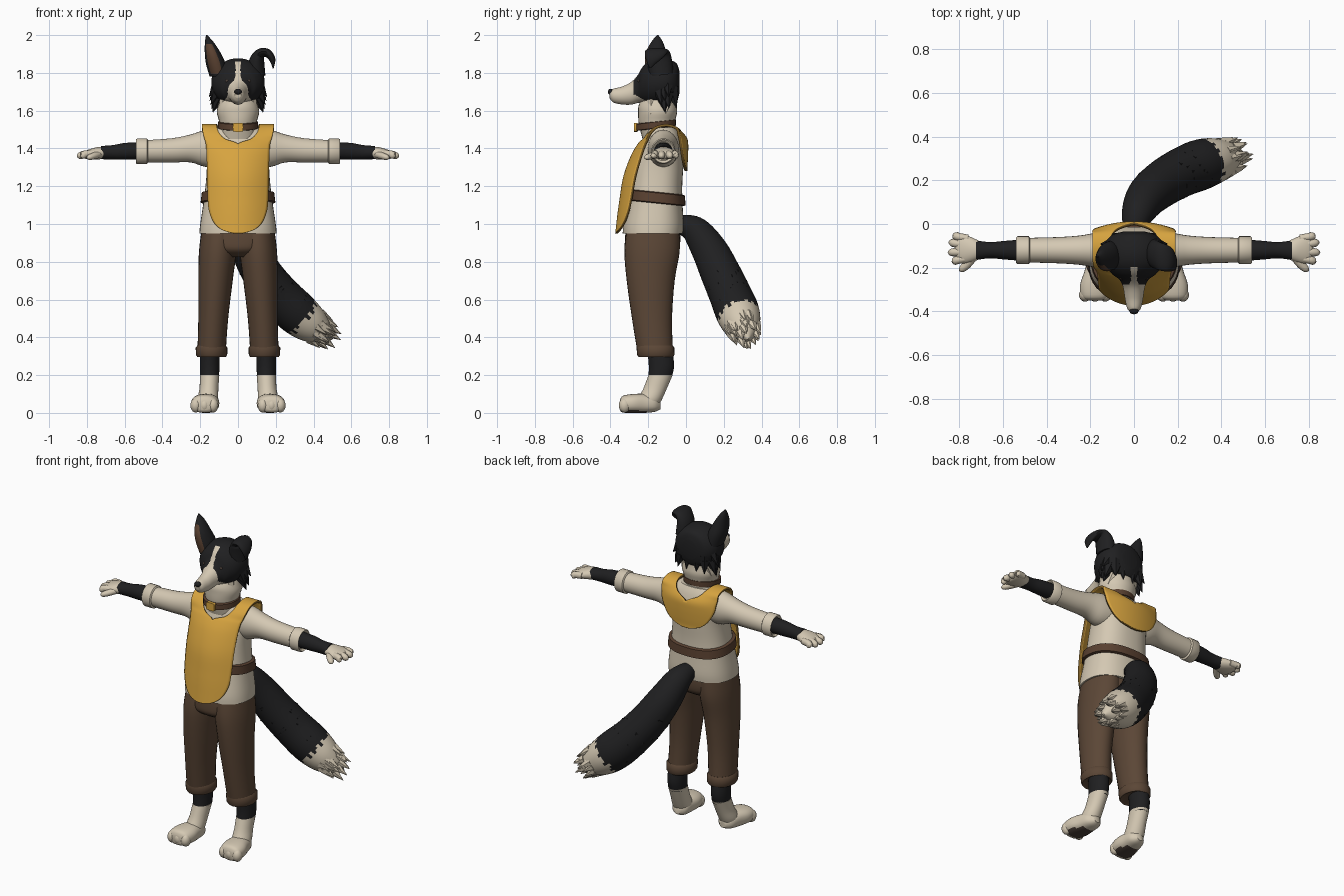
import bpy, bmesh, math, random
from mathutils import Vector, Matrix

random.seed(4)


def mat(name, r, g, b):
    m = bpy.data.materials.new(name)
    m.diffuse_color = (r, g, b, 1)
    return m


CREAM = mat("cream", 0.66, 0.58, 0.45)
BLACK = mat("black fur", 0.014, 0.014, 0.015)
YELLOW = mat("mustard", 0.68, 0.37, 0.05)
BROWN = mat("trouser brown", 0.105, 0.062, 0.037)
LEATHER = mat("leather", 0.10, 0.052, 0.03)
TRIM = mat("apron trim", 0.20, 0.11, 0.02)
PAD = mat("dark pad", 0.07, 0.05, 0.04)


def spline(rows, k):
    """Catmull-Rom interpolation of rows of numbers."""
    out = []
    for i in range(len(rows) - 1):
        p0, p1, p2, p3 = (rows[max(i - 1, 0)], rows[i], rows[i + 1],
                          rows[min(i + 2, len(rows) - 1)])
        for j in range(k):
            t = j / k
            out.append(tuple(
                0.5 * (2 * b + (c - a) * t + (2 * a - 5 * b + 4 * c - d) * t * t
                       + (3 * b - a - 3 * c + d) * t ** 3)
                for a, b, c, d in zip(p0, p1, p2, p3)))
    out.append(tuple(rows[-1]))
    return out


def finish(name, bm, mats, mirror=False, rule=None):
    me = bpy.data.meshes.new(name)
    bm.to_mesh(me)
    bm.free()
    for m in mats:
        me.materials.append(m)
    me.shade_smooth()
    me.set_sharp_from_angle(angle=math.radians(42))
    if rule:
        for f in me.polygons:
            f.material_index = rule(f.center, f.normal)
    ob = bpy.data.objects.new(name, me)
    bpy.context.collection.objects.link(ob)
    if mirror:
        ob.modifiers.new("Mirror", 'MIRROR')
    return ob


def skin(name, rings, mats, closed=True, **kw):
    """Bridge rows of points into a surface, capped when closed."""
    bm = bmesh.new()
    vs = [[bm.verts.new(p) for p in r] for r in rings]
    n = len(vs[0])
    for a, b in zip(vs, vs[1:]):
        for i in range(n if closed else n - 1):
            j = (i + 1) % n
            bm.faces.new((a[i], a[j], b[j], b[i]))
    if closed:
        bm.faces.new(vs[0])
        bm.faces.new(vs[-1])
    bmesh.ops.recalc_face_normals(bm, faces=bm.faces[:])
    return finish(name, bm, mats, **kw)


def oval(n, p=2.0):
    for i in range(n):
        a = 2 * math.pi * i / n
        c, s = math.cos(a), math.sin(a)
        yield (math.copysign(abs(c) ** (2 / p), c), math.copysign(abs(s) ** (2 / p), s))


def loft(name, secs, mats, axis='z', n=28, p=2.0, k=4, tilt=0.0, **kw):
    """Oval sections (position, centre 1, centre 2, radius 1, radius 2) on an axis."""
    rings = []
    for t, c1, c2, r1, r2 in (spline(secs, k) if k > 1 else secs):
        ring = []
        for u, v in oval(n, p):
            a, b = c1 + max(r1, 0.001) * u, c2 + max(r2, 0.001) * v
            ring.append({'x': (t, a, b), 'y': (a, t, b),
                         'z': (a, b, t + tilt * (b - c2))}[axis])
        rings.append(ring)
    return skin(name, rings, mats, **kw)


def tube(name, pts, mats, ref=(0, 1, 0), n=20, k=5, **kw):
    """Points (x, y, z, radius along ref, radius across) swept along a path."""
    rows = spline(pts, k)
    rings = []
    for i, r in enumerate(rows):
        t = (Vector(rows[min(i + 1, len(rows) - 1)][:3])
             - Vector(rows[max(i - 1, 0)][:3])).normalized()
        nrm = Vector(ref)
        nrm = (nrm - t * nrm.dot(t)).normalized()
        b = t.cross(nrm)
        rings.append([Vector(r[:3]) + nrm * max(r[3], 0.001) * u + b * max(r[4], 0.001) * v
                      for u, v in oval(n)])
    return skin(name, rings, mats, **kw)


def ball(name, loc, rad, m, mirror=False):
    bm = bmesh.new()
    bmesh.ops.create_uvsphere(bm, u_segments=16, v_segments=10, radius=1,
                              matrix=Matrix.Translation(loc) @ Matrix.Diagonal((*rad, 1)))
    return finish(name, bm, [m], mirror)


def tufts(name, items, m, mirror=False):
    """Fur points given as (base, direction, radius, length)."""
    bm = bmesh.new()
    for base, d, r, l in items:
        d = Vector(d).normalized()
        mx = Matrix.Translation(Vector(base) + d * l / 2) @ d.to_track_quat('Z', 'Y').to_matrix().to_4x4()
        bmesh.ops.create_cone(bm, cap_ends=True, segments=6, radius1=r, radius2=0, depth=l, matrix=mx)
    return finish(name, bm, [m], mirror)


# Shirt, belt, neck and collar
loft("shirt", [(0.95, 0, -0.175, 0.205, 0.16), (1.0, 0, -0.172, 0.2, 0.16),
               (1.1, 0, -0.165, 0.185, 0.147), (1.2, 0, -0.158, 0.172, 0.138),
               (1.3, 0, -0.147, 0.165, 0.132), (1.4, 0, -0.127, 0.168, 0.113),
               (1.47, 0, -0.125, 0.16, 0.092), (1.51, 0, -0.13, 0.115, 0.075)],
     [CREAM], n=40, p=2.4)
loft("belt", [(1.11, 0, -0.16, 0.185, 0.15), (1.115, 0, -0.16, 0.198, 0.158),
              (1.165, 0, -0.16, 0.192, 0.154), (1.17, 0, -0.16, 0.176, 0.14)],
     [LEATHER], n=40, p=2.4, k=1, tilt=-0.1)
loft("neck", [(1.45, 0, -0.145, 0.1, 0.085), (1.53, 0, -0.155, 0.098, 0.095),
              (1.59, 0, -0.15, 0.112, 0.103), (1.63, 0, -0.15, 0.105, 0.1),
              (1.68, 0, -0.14, 0.09, 0.085)], [CREAM])
loft("collar", [(1.505, 0, -0.16, 0.095, 0.095), (1.508, 0, -0.16, 0.107, 0.106),
                (1.54, 0, -0.16, 0.107, 0.106), (1.543, 0, -0.16, 0.095, 0.095)],
     [LEATHER], k=1, tilt=0.12)
loft("collar_tag", [(-0.275, 0, 1.512, 0.028, 0.024), (-0.258, 0, 1.512, 0.028, 0.024)],
     [YELLOW], axis='y', n=16, p=6, k=1)

# Apron: half outline rows (y, z, inner x, outer x, curvature), over the shoulder to the back
rows = [(-.368, .95, 0, .02, 2.2), (-.366, .965, 0, .075, 2.2), (-.362, 1.0, 0, .12, 2.2),
        (-.355, 1.06, 0, .148, 2.2), (-.345, 1.13, 0, .157, 2.2), (-.325, 1.25, 0, .16, 2.2),
        (-.285, 1.36, 0, .163, 1.8), (-.25, 1.42, 0, .168, 1.2), (-.228, 1.445, .065, .175, .8),
        (-.2, 1.478, .1, .185, .3), (-.155, 1.512, .112, .19, 0), (-.1, 1.522, .112, .19, 0),
        (-.05, 1.507, .1, .19, 0), (-.018, 1.478, .07, .19, -.6), (.002, 1.445, 0, .185, -1),
        (.005, 1.4, 0, .175, -1), (.003, 1.34, 0, .14, -1), (0, 1.3, 0, .09, -1),
        (0, 1.28, 0, .02, -1)]
grid = []
for y, z, xi, xo, c in spline(rows, 4):
    xs = [max(xi, 0) + (xo - max(xi, 0)) * i / 12 for i in range(13)]
    grid.append([(x, y + c * x * x, z) for x in xs])
apron = skin("apron", grid, [YELLOW, TRIM], closed=False, mirror=True)
sol = apron.modifiers.new("Thickness", 'SOLIDIFY')
sol.thickness, sol.offset, sol.material_offset_rim = 0.014, 0, 1

# Arms
loft("sleeve", [(.08, -.12, 1.4, .085, .095), (.17, -.12, 1.4, .08, .098),
                (.25, -.12, 1.4, .067, .074), (.35, -.12, 1.39, .06, .064),
                (.5, -.12, 1.385, .056, .058)], [CREAM], axis='x', mirror=True)
loft("sleeve_cuff", [(.475, -.12, 1.385, .055, .058), (.482, -.12, 1.385, .064, .068),
                     (.534, -.12, 1.385, .064, .068), (.541, -.12, 1.385, .058, .062),
                     (.53, -.12, 1.385, .048, .05)], [CREAM], axis='x', k=1, mirror=True)
loft("forearm", [(.5, -.12, 1.388, .05, .046), (.6, -.12, 1.385, .042, .044),
                 (.66, -.12, 1.38, .037, .038), (.725, -.12, 1.378, .045, .035)],
     [BLACK], axis='x', mirror=True)
loft("hand", [(.705, -.12, 1.377, .04, .031), (.74, -.118, 1.375, .055, .033),
              (.78, -.115, 1.37, .066, .028), (.81, -.112, 1.366, .058, .02),
              (.82, -.112, 1.365, .03, .01)], [CREAM], axis='x', mirror=True)
for i, (y0, y1, x1) in enumerate([(-.065, -.052, .825), (-.095, -.085, .85),
                                  (-.128, -.13, .853), (-.158, -.172, .835)]):
    tube(f"finger_{i + 1}", [(.76, y0, 1.372, .016, .019), (.81, (y0 + y1) / 2, 1.369, .019, .02),
                             (x1 - .012, y1, 1.36, .016, .017), (x1, y1, 1.357, .002, .002)],
         [CREAM], n=12, k=3, mirror=True)
tube("thumb", [(.735, -.145, 1.37, .02, .022), (.765, -.185, 1.36, .018, .02),
               (.79, -.208, 1.352, .014, .015), (.8, -.214, 1.348, .002, .002)],
     [CREAM], ref=(0, 0, 1), n=12, k=3, mirror=True)

# Trousers
loft("trouser_hips", [(.98, 0, -.175, .19, .142), (.91, 0, -.177, .196, .147),
                      (.86, 0, -.18, .16, .138), (.825, 0, -.18, .07, .09)], [BROWN], p=2.3)
loft("trouser_leg", [(.96, .1, -.175, .094, .14), (.85, .108, -.18, .099, .146),
                     (.7, .119, -.187, .091, .127), (.5, .131, -.18, .079, .106),
                     (.32, .14, -.163, .075, .094)], [BROWN], mirror=True)
loft("trouser_cuff", [(.305, .14, -.16, .06, .075), (.296, .14, -.16, .076, .092),
                      (.308, .14, -.16, .083, .099), (.345, .14, -.162, .084, .1),
                      (.358, .14, -.164, .074, .094)], [BROWN], k=1, mirror=True)

# Legs and paws
loft("shin", [(.34, .148, -.14, .05, .066), (.25, .15, -.13, .052, .067),
              (.185, .15, -.138, .049, .061)], [BLACK], mirror=True)
loft("ankle", [(.2, .15, -.135, .051, .064), (.13, .154, -.163, .05, .062),
               (.07, .16, -.192, .054, .064), (.03, .16, -.2, .045, .05)], [CREAM], mirror=True)
loft("paw", [(-.35, .18, .04, .035, .025), (-.335, .178, .046, .064, .044),
             (-.28, .173, .05, .074, .05), (-.22, .166, .05, .062, .05),
             (-.165, .16, .046, .05, .04), (-.135, .158, .04, .02, .02)],
     [CREAM, PAD], axis='y', p=2.4, mirror=True,
     rule=lambda c, n: int(n.z < -.8 and -.32 < c.y < -.2))
for i, x in enumerate((.132, .178, .224)):
    ball(f"toe_{i + 1}", (x, -.325, .04), (.028, .031, .038), CREAM, True)


# Head: black mask with a pale blaze and muzzle
def face_rule(c, n):
    z = c.z
    w = .013 if z > 1.785 else (.013 + (1.785 - z) * .4 if z > 1.69 else .051 + (1.69 - z) * .5)
    blaze = c.y < -.12 and abs(c.x) < w and z < 1.86
    return 0 if blaze or c.y < -.275 or z < 1.638 else 1


loft("head", [(-.035, 0, 1.75, .05, .06), (-.05, 0, 1.75, .1, .1), (-.09, 0, 1.75, .134, .12),
              (-.14, 0, 1.75, .141, .127), (-.19, 0, 1.745, .13, .12),
              (-.23, 0, 1.735, .1, .097), (-.255, 0, 1.715, .067, .074),
              (-.29, 0, 1.692, .05, .06), (-.34, 0, 1.68, .042, .047),
              (-.385, 0, 1.68, .032, .036), (-.405, 0, 1.685, .016, .018)],
     [CREAM, BLACK], axis='y', n=96, k=6, rule=face_rule)
ball("nose", (0, -.398, 1.7), (.021, .016, .016), BLACK)
ball("eye", (.056, -.247, 1.757), (.011, .009, .009), PAD, True)
tufts("cheek_fur", [((.105, -.1 - .02 * (i % 3), 1.74 - .018 * i), (.55 - .07 * i, .1, -.75), .036, .085)
                    for i in range(5)], BLACK, True)
tufts("nape_fur", [((x, -.07, z), (x * 2, .25, -1), .035, .08)
                   for x in (-.08, -.03, .03, .08) for z in (1.69, 1.72)], BLACK)
tufts("throat_fur", [((.07, -.18 + .04 * i, 1.65), (.5, -.1, -1), .03, .075) for i in range(3)], CREAM, True)

# Ears: one upright, one folded over
loft("upright_ear", [(1.78, -.1, -.14, .05, .065), (1.85, -.118, -.15, .052, .066),
                     (1.91, -.135, -.158, .041, .054), (1.965, -.153, -.153, .022, .03),
                     (2.0, -.166, -.15, .003, .004)], [BLACK, LEATHER],
     rule=lambda c, n: int(n.y < -.45 and n.x < .45 and 1.8 < c.z < 1.95))
tube("folded_ear", [(.095, -.13, 1.79, .065, .05), (.1, -.14, 1.865, .065, .04),
                    (.122, -.15, 1.905, .062, .026), (.158, -.165, 1.903, .056, .022),
                    (.182, -.18, 1.87, .036, .016), (.186, -.19, 1.825, .003, .003)], [BLACK])

# Tail with a pale ragged tip
tail = [(0, -.03, 1.0, .05, .05), (.018, .05, .965, .075, .075), (.06, .125, .86, .095, .095),
        (.13, .185, .735, .106, .106), (.215, .235, .625, .112, .112), (.305, .272, .535, .116, .116),
        (.385, .295, .47, .1, .1), (.45, .315, .425, .062, .062), (.5, .33, .39, .004, .004)]
axis = Vector((.62, .25, -.5)).normalized()


def tail_rule(c, n):
    along = (c - Vector((.335, .28, .51))).dot(axis)
    return int(along + .015 * math.sin(60 * n.z + 31 * n.y) > 0)


tube("tail", tail, [BLACK, CREAM], ref=(1, 0, 0), n=36, k=7, rule=tail_rule)


def fur(lo, hi, count, length):
    path = spline(tail, 7)
    for _ in range(count):
        i = random.randint(int(lo * len(path)), int(hi * len(path)))
        t = (Vector(path[i + 1][:3]) - Vector(path[i - 1][:3])).normalized()
        side = t.orthogonal().normalized()
        side.rotate(Matrix.Rotation(random.uniform(0, 6.28), 3, t))
        yield (Vector(path[i][:3]) + side * path[i][3] * .8, t + side * .12, .026, length)


tufts("tail_fur", list(fur(.3, .58, 34, .09)), BLACK)
tufts("tail_tip_fur", list(fur(.76, .9, 34, .075)), CREAM)
